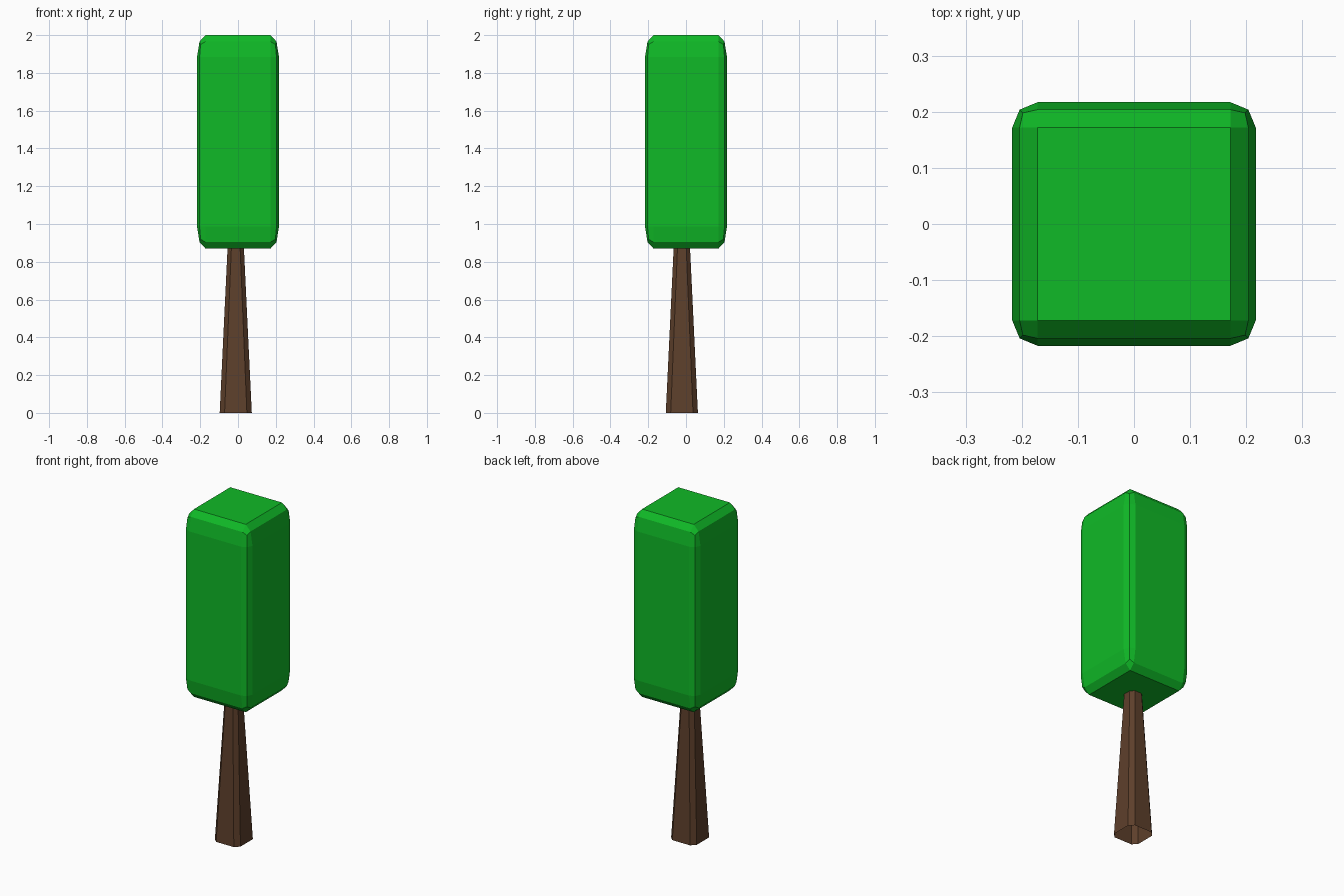
import bpy, bmesh
from mathutils import Matrix

if "Cube" in bpy.data.objects:
    bpy.data.objects.remove(bpy.data.objects["Cube"])


def material(name, color):
    m = bpy.data.materials.new(name)
    m.diffuse_color = color
    m.use_nodes = True
    m.node_tree.nodes["Principled BSDF"].inputs["Base Color"].default_value = m.diffuse_color
    return m


def finish(bm, name, mat):
    bmesh.ops.recalc_face_normals(bm, faces=bm.faces)
    me = bpy.data.meshes.new(name)
    bm.to_mesh(me)
    bm.free()
    me.materials.append(mat)
    ob = bpy.data.objects.new(name, me)
    bpy.context.collection.objects.link(ob)
    return ob


# Foliage: rounded cube stretched vertically, so its bevel stretches too
HALF, BEVEL = 0.217, 0.045
Z0, Z1 = 0.87, 2.0
bm = bmesh.new()
bmesh.ops.create_cube(bm, size=2 * HALF)
bmesh.ops.bevel(bm, geom=bm.edges[:], offset=BEVEL, segments=2, profile=0.5,
                affect='EDGES')
stretch = (Z1 - Z0) / (2 * HALF)
bmesh.ops.transform(bm, verts=bm.verts,
                    matrix=Matrix.Translation((0, 0, (Z0 + Z1) / 2))
                    @ Matrix.Diagonal((1, 1, stretch, 1)))
finish(bm, "foliage", material("leaf_green", (0.005, 0.49, 0.02, 1)))

# Trunk: open tapered square tube with chamfered corners, slightly off centre
CX, CY = -0.012, -0.022
bm = bmesh.new()
rings = []
for z, half, cham in ((0, 0.085, 0.026), (0.9, 0.042, 0.02)):
    k = half - cham
    outline = [(half, -k), (half, k), (k, half), (-k, half),
               (-half, k), (-half, -k), (-k, -half), (k, -half)]
    rings.append([bm.verts.new((CX + x, CY + y, z)) for x, y in outline])
low, high = rings
for i in range(8):
    j = (i + 1) % 8
    bm.faces.new((low[i], low[j], high[j], high[i]))
finish(bm, "trunk", material("bark_brown", (0.11, 0.05, 0.024, 1)))
